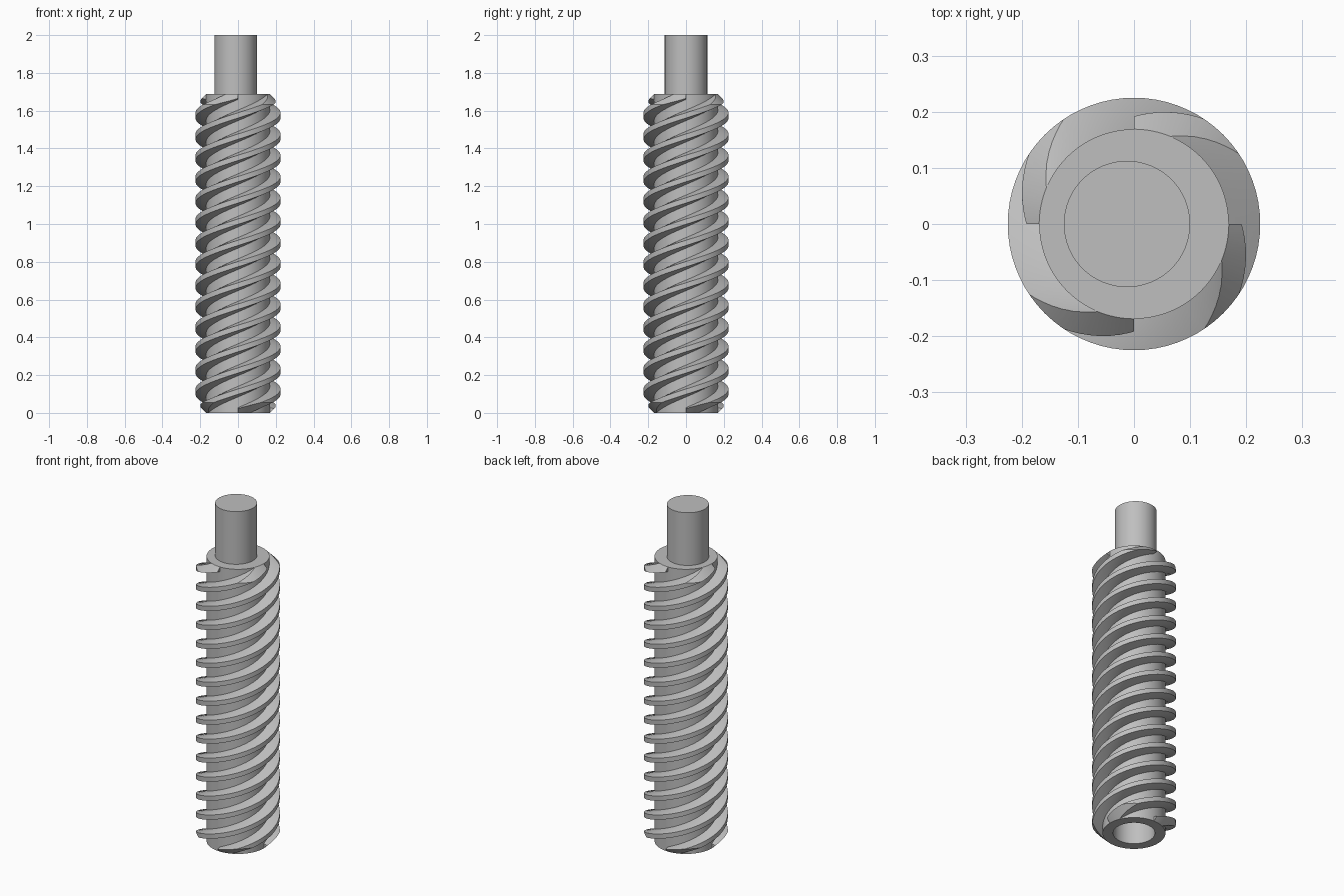
import bpy, bmesh
from math import pi, cos, sin, radians

cube = bpy.data.objects.get("Cube")
if cube:
    bpy.data.objects.remove(cube)

CORE_R, CREST_R = 0.169, 0.225
PITCH, STARTS = 0.1125, 4
LENGTH = 15 * PITCH
ROOT_HALF, CREST_HALF = PITCH / 4, PITCH / 8
BORE_R, BORE_DEPTH = 0.1125, 0.31

grey = bpy.data.materials.new("grey metal")
grey.use_nodes = True
colour = (0.52, 0.52, 0.52, 1)
grey.diffuse_color = colour
grey.node_tree.nodes["Principled BSDF"].inputs["Base Color"].default_value = colour


def make_object(name, bm):
    bmesh.ops.recalc_face_normals(bm, faces=bm.faces)
    mesh = bpy.data.meshes.new(name)
    bm.to_mesh(mesh)
    bm.free()
    mesh.materials.append(grey)
    obj = bpy.data.objects.new(name, mesh)
    bpy.context.collection.objects.link(obj)
    return obj


def select_only(obj):
    bpy.ops.object.select_all(action="DESELECT")
    obj.select_set(True)
    bpy.context.view_layer.objects.active = obj


def smooth(obj):
    select_only(obj)
    bpy.ops.object.shade_smooth_by_angle(angle=radians(25))


def lathe(name, profile, x=0, sides=96):
    """Revolve an (r, z) profile that starts and ends on the axis."""
    bm = bmesh.new()
    verts = [bm.verts.new((r, 0, z)) for r, z in profile]
    edges = [bm.edges.new(pair) for pair in zip(verts, verts[1:])]
    bmesh.ops.spin(bm, geom=verts + edges, cent=(0, 0, 0), axis=(0, 0, 1),
                   angle=2 * pi, steps=sides, use_merge=True)
    bmesh.ops.remove_doubles(bm, verts=bm.verts, dist=1e-5)
    obj = make_object(name, bm)
    obj.location.x = x
    return obj


def helix(name, start_angle, steps_per_turn=72):
    """Sweep the trapezoid thread section up one right-handed helix."""
    inner = CORE_R - 0.01
    section = [(inner, -ROOT_HALF), (CORE_R, -ROOT_HALF), (CREST_R, -CREST_HALF),
               (CREST_R, CREST_HALF), (CORE_R, ROOT_HALF), (inner, ROOT_HALF)]
    lead = PITCH * STARTS
    steps = round(LENGTH / lead * steps_per_turn)
    bm = bmesh.new()
    rings = []
    for i in range(steps + 1):
        a = start_angle + 2 * pi * i / steps_per_turn
        rise = lead * i / steps_per_turn
        rings.append([bm.verts.new((r * cos(a), r * sin(a), rise + z)) for r, z in section])
    n = len(section)
    for low, high in zip(rings, rings[1:]):
        for k in range(n):
            bm.faces.new((low[k], low[(k + 1) % n], high[(k + 1) % n], high[k]))
    bm.faces.new(rings[0])
    bm.faces.new(rings[-1])
    return make_object(name, bm)


# Core with a blind bore in its lower end
smooth(lathe("screw_core", [(0, BORE_DEPTH), (BORE_R, BORE_DEPTH), (BORE_R, 0),
                            (CORE_R, 0), (CORE_R, LENGTH), (0, LENGTH)]))

# Slightly offset plain shaft on top
shaft_r = 0.1125
smooth(lathe("top_shaft", [(0, LENGTH), (shaft_r, LENGTH), (shaft_r, 2), (0, 2)], x=-0.0125))

# Envelope that chamfers the thread ends at 45 degrees
wide = CREST_R + 0.015
drop = wide - CORE_R
envelope = lathe("thread_end_envelope", [(0, 0), (CORE_R, 0), (wide, drop),
                                         (wide, LENGTH - drop), (CORE_R, LENGTH), (0, LENGTH)])
envelope.hide_render = True

# Four thread starts, trimmed by the envelope
for i in range(STARTS):
    thread = helix(f"thread_{i + 1}", i * 2 * pi / STARTS)
    trim = thread.modifiers.new("trim ends", "BOOLEAN")
    trim.operation = "INTERSECT"
    trim.solver = "EXACT"
    trim.object = envelope
    select_only(thread)
    bpy.ops.object.modifier_apply(modifier=trim.name)
    smooth(thread)

bpy.data.objects.remove(envelope)
